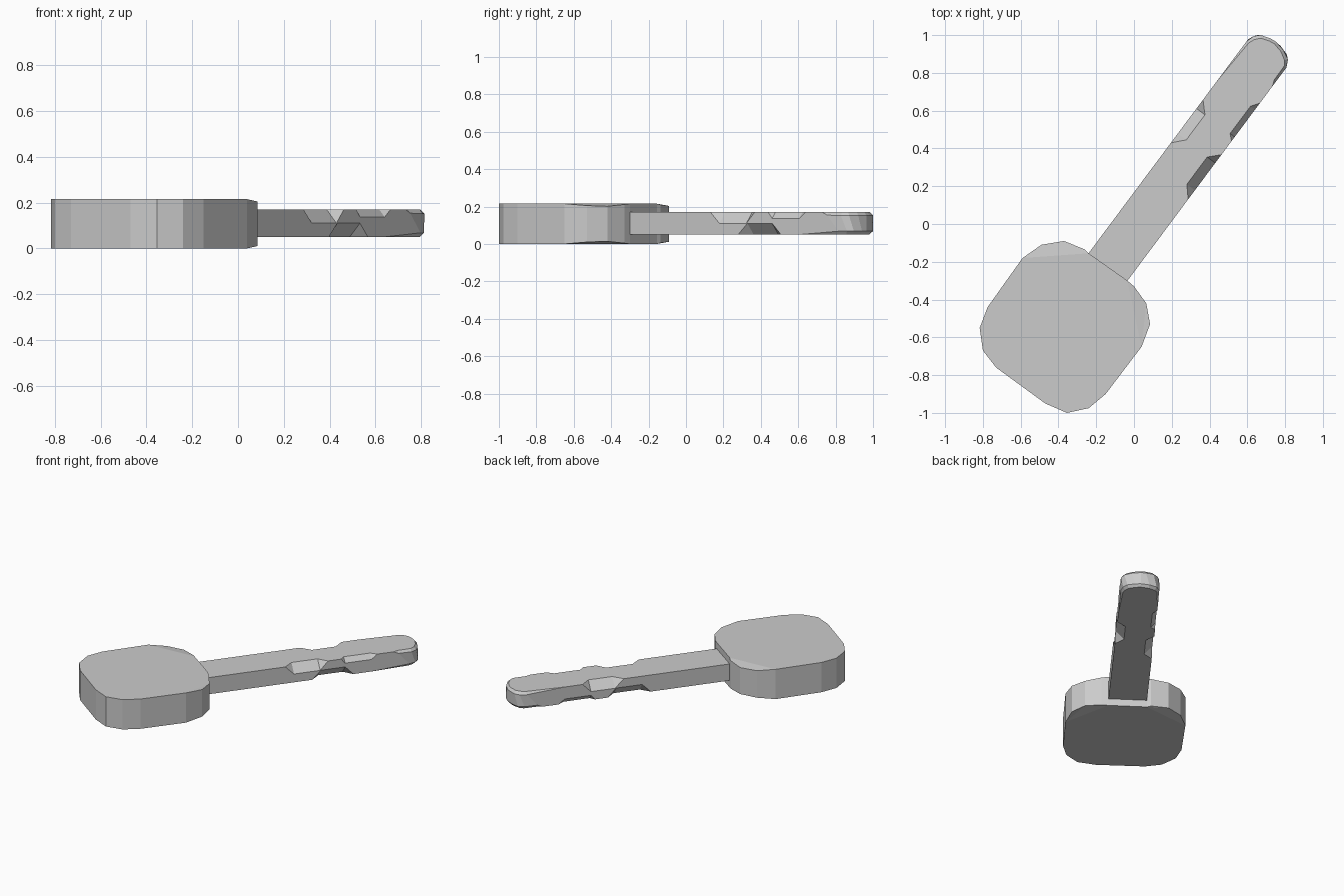
import bpy, bmesh
from mathutils import Vector

if "Cube" in bpy.data.objects:
    bpy.data.objects.remove(bpy.data.objects["Cube"])

# Key axis frame: u runs along the blade, v across it
ORIGIN = Vector((-0.1375, -0.2275, 0))
U, V = Vector((0.598, 0.802, 0)), Vector((0.802, -0.598, 0))
HALF, MID, TOP = 0.126, 0.11, 0.17


def place(u, v, z):
    return ORIGIN + U * u + V * v + Vector((0, 0, z))


def finish(bm, name):
    bmesh.ops.recalc_face_normals(bm, faces=bm.faces)
    mesh = bpy.data.meshes.new(name)
    bm.to_mesh(mesh)
    bm.free()
    obj = bpy.data.objects.new(name, mesh)
    bpy.context.collection.objects.link(obj)
    return obj


# Bow (head): rounded-square slab, third value is the corner drop
bow = [(-0.59, -0.18, 0), (-0.49, -0.11, .01), (-0.37, -0.09, .012), (-0.26, -0.135, .006),
       (-0.24, -0.155, 0), (-0.035, -0.30, 0), (0.0, -0.33, .004), (0.065, -0.42, .014),
       (0.085, -0.53, .01), (0.04, -0.65, 0), (-0.15, -0.90, 0), (-0.24, -0.975, 0),
       (-0.355, -1.0, 0), (-0.47, -0.95, 0), (-0.73, -0.76, 0), (-0.80, -0.67, 0),
       (-0.817, -0.55, 0), (-0.775, -0.44, 0)]
bm = bmesh.new()
low = [bm.verts.new((x, y, d)) for x, y, d in bow]
high = [bm.verts.new((x, y, 0.215 - d)) for x, y, d in bow]
n = len(bow)
for i in range(n):
    j = (i + 1) % n
    bm.faces.new((low[i], low[j], high[j], high[i]))
for ring in (low, high):
    bm.faces.new([p for p, b in zip(ring, bow) if b[2] == 0])
    for a, b in ((0, 4), (5, 9)):
        mid = (a + b) // 2
        for i in range(a, b):
            if i != mid:
                j = i + 1 if i < mid else i
                k = i if i < mid else i + 1
                if mid not in (j, k):
                    bm.faces.new((ring[mid], ring[j], ring[k]))
        # Fan from the middle corner vertex
        bm.faces.new((ring[mid], ring[a], ring[b]))
        for i in range(a, b):
            if mid not in (i, i + 1):
                try:
                    bm.faces.new((ring[mid], ring[i], ring[i + 1]))
                except ValueError:
                    pass
finish(bm, "key_bow")

# Blade: bar with rounded tip; third value is the top edge chamfer amount
tip = [(-0.03, HALF, 0), (1.285, HALF, 0), (1.32, HALF, .9), (1.41, HALF, 1), (1.45, .106, 1),
       (1.475, .058, 1), (1.487, 0, 1), (1.483, -.035, 1), (1.467, -.086, 1), (1.44, -.112, 1),
       (1.395, -HALF, 1), (1.13, -HALF, 0), (-0.03, -HALF, 0)]


def blade_ring(bm, side, inset):
    out = []
    for u, v, w in tip:
        a = 0.014 * w * inset
        du = a if u > 1.42 else 0
        z = MID + side * (TOP - MID - (0 if inset else 0.018 * w))
        out.append(bm.verts.new(place(u - du, side * v * (1 - a / HALF), z)))
    return out if side > 0 else out[::-1]


bm = bmesh.new()
rings = [blade_ring(bm, s, i) for s, i in ((-1, 1), (-1, 0), (1, 0), (1, 1))]
bm.faces.new(rings[0])
bm.faces.new(rings[3])
for lo, hi in zip(rings, rings[1:]):
    for i in range(len(tip)):
        j = (i + 1) % len(tip)
        bm.faces.new((lo[i], lo[j], hi[j], hi[i]))
bmesh.ops.remove_doubles(bm, verts=bm.verts, dist=0.0005)
blade = finish(bm, "key_blade")


# Notches: wedges removed from the long blade edges
def cut_notch(u0, u1, ua, ub, depth_v, depth_z, sv, sz):
    bm = bmesh.new()
    for edge, inner in ((u0, ua), (u1, ub)):
        p = Vector((edge, HALF, TOP - MID))
        a = Vector((inner, HALF - depth_v, TOP - MID))
        b = Vector((inner, HALF, TOP - MID - depth_z))
        m = (a + b) / 2
        for q in (a, b, p):
            q = m + (q - m) * 1.5
            bm.verts.new(place(q.x, sv * q.y, MID + sz * q.z))
    bmesh.ops.convex_hull(bm, input=bm.verts)
    cutter = finish(bm, "notch_cutter")
    cutter.hide_render = True
    mod = blade.modifiers.new("notch", 'BOOLEAN')
    mod.operation, mod.solver, mod.object = 'DIFFERENCE', 'EXACT', cutter
    bpy.context.view_layer.objects.active = blade
    bpy.ops.object.modifier_apply(modifier=mod.name)
    bpy.data.objects.remove(cutter)


for side in (1, -1):  # half-turn symmetric about the blade axis
    cut_notch(0.54, 0.835, 0.6, 0.78, 0.053, 0.06, side, side)
    cut_notch(0.925, 1.175, 0.952, 1.133, 0.03, 0.033, side, side)
    cut_notch(0.725, 1.01, 0.787, 0.952, 0.056, 0.06, -side, side)
